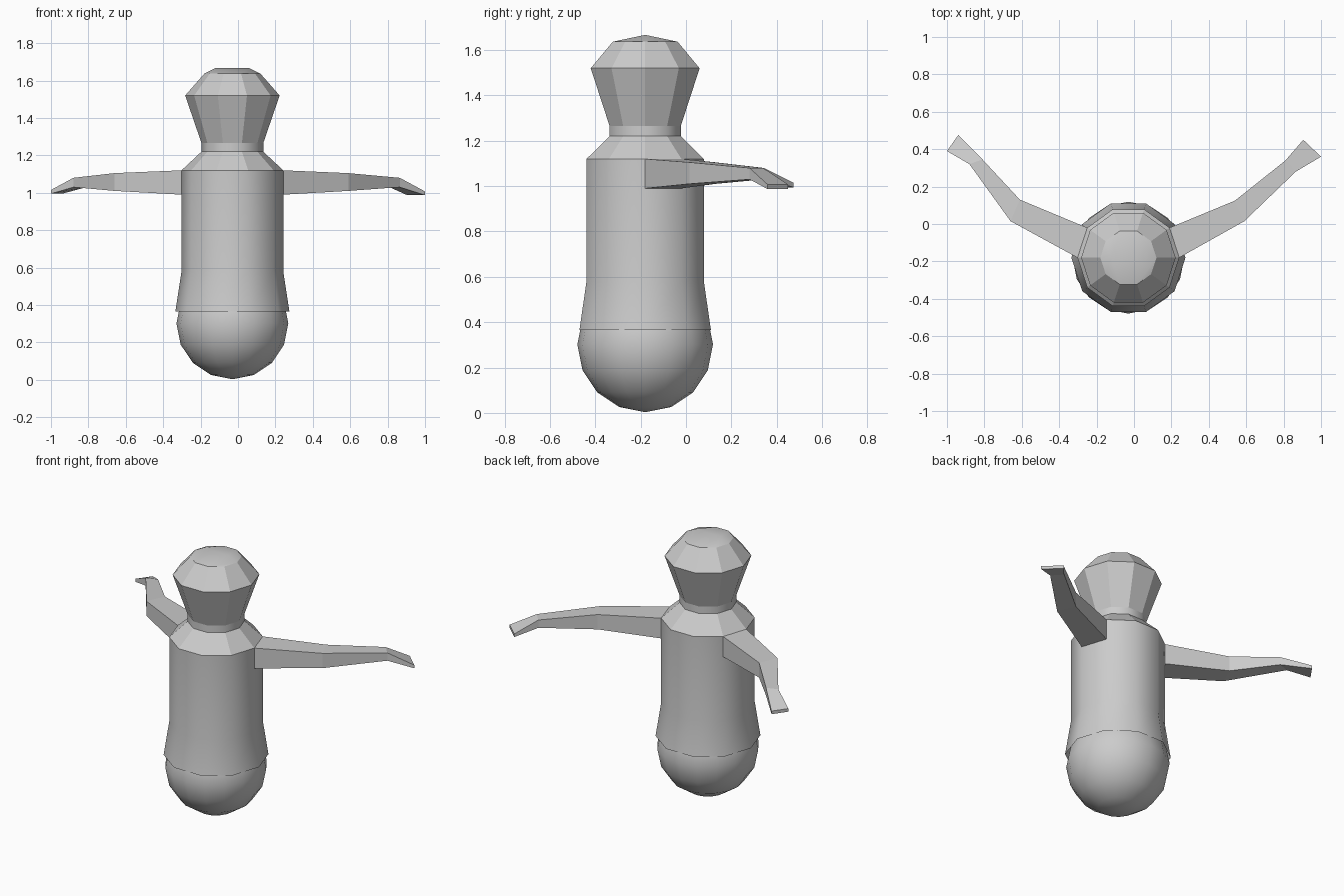
import bpy, bmesh, math

if "Cube" in bpy.data.objects:
    bpy.data.objects.remove(bpy.data.objects["Cube"])

CX, CY = -0.03, -0.18   # axis of the body
SIDES = 10

grey = bpy.data.materials.new("plain grey")
grey.diffuse_color = (0.6, 0.6, 0.6, 1)
grey.use_nodes = True
grey.node_tree.nodes["Principled BSDF"].inputs["Base Color"].default_value = grey.diffuse_color


def finish(bm, name):
    bmesh.ops.recalc_face_normals(bm, faces=bm.faces)
    mesh = bpy.data.meshes.new(name)
    bm.to_mesh(mesh)
    bm.free()
    mesh.materials.append(grey)
    obj = bpy.data.objects.new(name, mesh)
    bpy.context.collection.objects.link(obj)
    return obj


def ring(bm, r, z):
    return [bm.verts.new((CX + r * math.cos(math.tau * i / SIDES),
                          CY + r * math.sin(math.tau * i / SIDES), z))
            for i in range(SIDES)]


def bridge(bm, a, b, smooth=False):
    n = len(a)
    for i in range(n):
        j = (i + 1) % n
        bm.faces.new((a[i], a[j], b[j], b[i])).smooth = smooth


# Torso, neck and head: one turned ten-sided shell (radius, height, smooth band above)
profile = [(0.305, 0.365, True), (0.272, 0.58, True), (0.272, 1.12, False),
           (0.165, 1.22, True), (0.165, 1.265, False), (0.2525, 1.52, False),
           (0.15, 1.637, False)]
bm = bmesh.new()
rings = [ring(bm, r, z) for r, z, _ in profile]
for k in range(len(rings) - 1):
    bridge(bm, rings[k], rings[k + 1], profile[k][2])

# Crown: three by two grid of quads with a short raised ridge
t = rings[-1]
right = bm.verts.new((CX + 0.09, CY, 1.667))
left = bm.verts.new((CX - 0.09, CY, 1.667))
for quad in ((t[0], t[1], t[2], right), (right, t[2], t[3], left), (left, t[3], t[4], t[5]),
             (t[0], right, t[8], t[9]), (right, left, t[7], t[8]), (left, t[5], t[6], t[7])):
    bm.faces.new(quad).smooth = True
for a, b in zip(t, t[1:] + t[:1]):
    bm.edges.get((a, b)).smooth = False
finish(bm, "body_and_head")

# Rounded base
bm = bmesh.new()
bmesh.ops.create_uvsphere(bm, u_segments=16, v_segments=8, radius=0.299)
bmesh.ops.translate(bm, verts=bm.verts, vec=(CX, CY, 0.302))
for f in bm.faces:
    f.smooth = True
finish(bm, "round_base")


# Arms: four cross-sections (back x, back y, front x, front y, bottom, top)
def arm(name, sections):
    bm = bmesh.new()
    loops = []
    for bx, by, fx, fy, lo, hi in sections:
        loops.append([bm.verts.new(p) for p in
                      ((bx, by, lo), (fx, fy, lo), (fx, fy, hi), (bx, by, hi))])
    for a, b in zip(loops, loops[1:]):
        bridge(bm, a, b)
    bm.faces.new(loops[-1])
    finish(bm, name)


arm("right_arm", [(0.19, -0.02, 0.242, -0.18, 0.99, 1.12),
                  (0.54, 0.125, 0.59, 0.015, 1.01, 1.105),
                  (0.81, 0.34, 0.865, 0.28, 1.03, 1.08),
                  (0.905, 0.45, 1.0, 0.36, 0.987, 1.007)])
arm("left_arm", [(-0.25, -0.02, -0.302, -0.18, 0.99, 1.12),
                 (-0.61, 0.13, -0.66, 0.015, 1.01, 1.105),
                 (-0.81, 0.345, -0.88, 0.32, 1.03, 1.08),
                 (-0.94, 0.475, -1.0, 0.39, 0.995, 1.015)])
